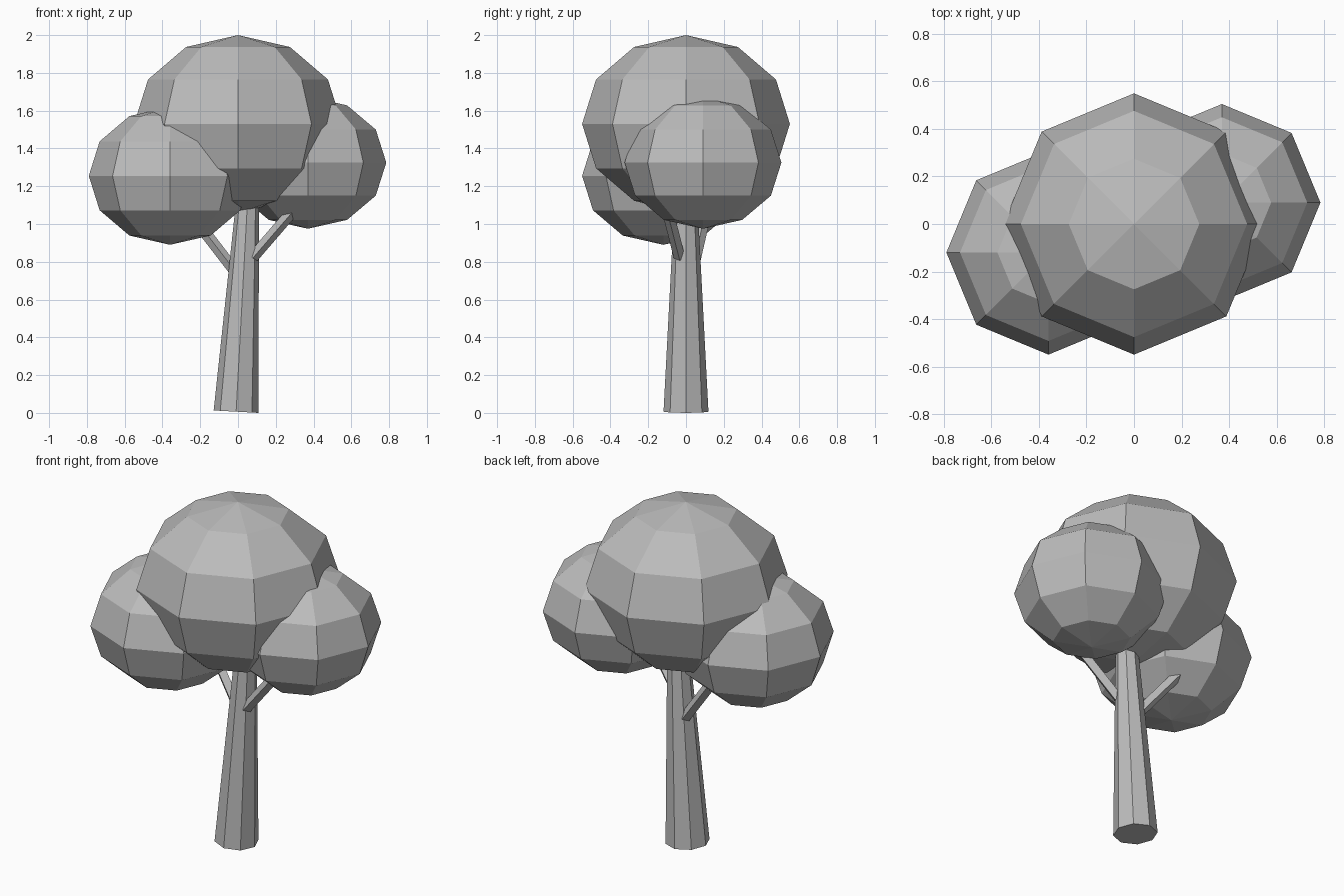
import bpy
from mathutils import Vector

cube = bpy.data.objects.get("Cube")
if cube:
    bpy.data.objects.remove(cube, do_unlink=True)

# One plain grey for the whole tree
grey = bpy.data.materials.new("plain_grey")
grey.use_nodes = True
grey.diffuse_color = (0.5, 0.5, 0.5, 1)
grey.node_tree.nodes["Principled BSDF"].inputs["Base Color"].default_value = grey.diffuse_color


def finish(name):
    obj = bpy.context.object
    obj.name = obj.data.name = name
    obj.data.materials.append(grey)
    bpy.ops.object.shade_flat()
    return obj


def foliage(name, centre, radius, half_height):
    """Faceted, slightly flattened ball of leaves."""
    bpy.ops.mesh.primitive_uv_sphere_add(segments=8, ring_count=6, radius=1, location=centre)
    finish(name).scale = (radius, radius, half_height)


def limb(name, start, end, start_radius, end_radius, sides):
    """Tapered prism running from start to end."""
    start, end = Vector(start), Vector(end)
    axis = end - start
    bpy.ops.mesh.primitive_cone_add(vertices=sides, radius1=start_radius, radius2=end_radius,
                                    depth=axis.length, location=(start + end) / 2)
    obj = finish(name)
    obj.rotation_mode = 'QUATERNION'
    obj.rotation_quaternion = Vector((0, 0, 1)).rotation_difference(axis)


# Crown
foliage("crown_top", (0, 0, 1.53), 0.55, 0.47)
foliage("crown_right", (-0.36, -0.12, 1.255), 0.43, 0.365)
foliage("crown_left", (0.37, 0.09, 1.325), 0.415, 0.35)

# Leaning trunk and its two branches
limb("trunk", (-0.01, 0, 0.0065), (0.06, 0, 1.3), 0.119, 0.051, 8)
limb("branch_left", (0.08, -0.035, 0.825), (0.30, -0.10, 1.08), 0.03, 0.03, 4)
limb("branch_right", (-0.02, 0.035, 0.755), (-0.24, 0.10, 1.04), 0.03, 0.03, 4)
